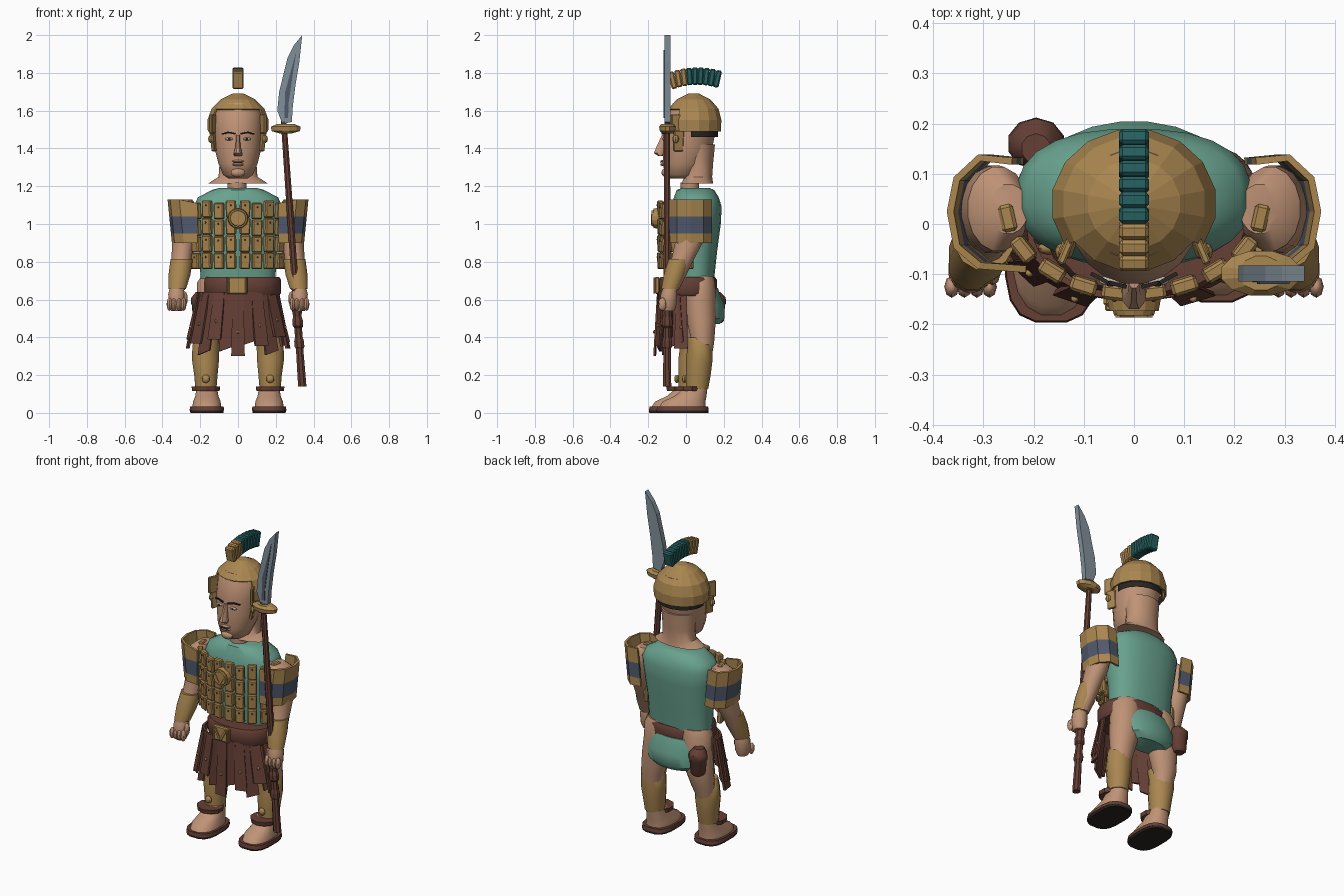
import bpy, bmesh, math
from math import sin, cos, pi, radians
from mathutils import Matrix, Vector

if "Cube" in bpy.data.objects:
    bpy.data.objects.remove(bpy.data.objects["Cube"])


def material(name, r, g, b):
    m = bpy.data.materials.new(name)
    m.use_nodes = True
    m.diffuse_color = (r, g, b, 1)
    m.node_tree.nodes["Principled BSDF"].inputs["Base Color"].default_value = (r, g, b, 1)
    return m


SKIN = material("skin", .52, .29, .18)
GOLD = material("bronze", .40, .24, .08)
TEAL = material("teal cloth", .14, .36, .27)
PLUME = material("dark teal plume", .02, .12, .12)
BROWN = material("brown leather", .13, .05, .036)
SLATE = material("slate band", .08, .10, .15)
STEEL = material("steel", .22, .28, .32)
DARK = material("near black", .022, .018, .016)
WHITE = material("eye white", .5, .45, .4)


def finish(bm, name, *mats, angle=40):
    bmesh.ops.recalc_face_normals(bm, faces=bm.faces)
    me = bpy.data.meshes.new(name)
    bm.to_mesh(me)
    bm.free()
    ob = bpy.data.objects.new(name, me)
    bpy.context.collection.objects.link(ob)
    for m in mats:
        me.materials.append(m)
    if angle:
        bpy.ops.object.select_all(action='DESELECT')
        ob.select_set(True)
        bpy.context.view_layer.objects.active = ob
        bpy.ops.object.shade_smooth_by_angle(angle=radians(angle))
    return ob


def loft(bm, rings, n=16, power=2, side=1, cap=True):
    """Skin rings of (x, y, z, x radius, y radius)."""
    rows = []
    for cx, cy, z, rx, ry in rings:
        row = []
        for i in range(n):
            c, s = cos(2 * pi * (i + .5) / n), sin(2 * pi * (i + .5) / n)
            px = math.copysign(abs(c) ** (2 / power), c)
            py = math.copysign(abs(s) ** (2 / power), s)
            row.append(bm.verts.new((side * (cx + rx * px), cy + ry * py, z)))
        rows.append(row)
    for a, b in zip(rows, rows[1:]):
        for i in range(n):
            bm.faces.new((a[i], a[i - 1], b[i - 1], b[i]))
    if cap:
        bm.faces.new(rows[0])
        bm.faces.new(rows[-1])


def lofted(name, mat, rings, angle=40, **kw):
    bm = bmesh.new()
    loft(bm, rings, **kw)
    return finish(bm, name, mat, angle=angle)


def box(bm, loc, size, turn=0, tilt=0, pitch=0, bevel=0):
    rot = Matrix.Rotation(turn, 4, 'Z') @ Matrix.Rotation(tilt, 4, 'Y') @ Matrix.Rotation(pitch, 4, 'X')
    mat = Matrix.Translation(loc) @ rot @ Matrix.Diagonal((*size, 1))
    verts = bmesh.ops.create_cube(bm, size=1, matrix=mat)["verts"]
    if bevel:
        edges = {e for v in verts for e in v.link_edges}
        bmesh.ops.bevel(bm, geom=list(edges), offset=bevel, segments=1, affect='EDGES')


def ball(bm, loc, size, seg=10):
    mat = Matrix.Translation(loc) @ Matrix.Diagonal((*size, 1))
    bmesh.ops.create_uvsphere(bm, u_segments=seg, v_segments=6, radius=1, matrix=mat)


# Torso, seat and hidden hips
lofted("tunic", TEAL, [(0, .05, .71, .20, .10), (0, .05, .85, .205, .115), (0, .05, 1.0, .225, .135),
       (0, .055, 1.09, .235, .135), (0, .055, 1.14, .215, .12), (0, .05, 1.18, .14, .10),
       (0, .05, 1.19, .10, .075)], n=24, power=2.4)
lofted("tunic_seat", TEAL, [(0, .11, .47, .13, .07), (0, .11, .50, .17, .095), (0, .10, .57, .185, .105),
       (0, .07, .66, .18, .10)], n=20)
lofted("neck_stub", SKIN, [(-.005, .02, 1.17, .052, .05), (-.005, .02, 1.22, .052, .05)])

# Head, neck and face
lofted("neck", SKIN, [(0, .06, 1.215, .16, .085), (0, .065, 1.25, .105, .075), (0, .07, 1.32, .10, .075),
       (0, .06, 1.42, .11, .095)])
lofted("head", SKIN, [(0, -.035, 1.24, .05, .05), (0, -.02, 1.26, .08, .09), (0, -.01, 1.32, .105, .115),
       (0, .01, 1.40, .125, .13), (0, .02, 1.50, .13, .14), (0, .03, 1.58, .13, .132),
       (0, .04, 1.64, .10, .11)], n=20)
lofted("nose", SKIN, [(0, -.135, 1.36, .022, .012), (0, -.14, 1.375, .026, .032), (0, -.13, 1.41, .014, .028),
       (0, -.115, 1.47, .011, .014)], n=8)
bm = bmesh.new()
ball(bm, (0, -.122, 1.315), (.032, .014, .009))
ball(bm, (0, -.122, 1.332), (.034, .014, .007))
ball(bm, (0, -.105, 1.272), (.04, .025, .025))
finish(bm, "lips_and_chin", SKIN)
whites, darks = bmesh.new(), bmesh.new()
for s in (-1, 1):
    ball(whites, (s * .048, -.113, 1.45), (.022, .01, .008))
    ball(darks, (s * .047, -.121, 1.45), (.008, .004, .007))
    box(darks, (s * .032, -.121, 1.481), (.035, .008, .008), turn=s * .25, tilt=s * -.2)
    box(darks, (s * .068, -.108, 1.481), (.04, .008, .007), turn=s * .5, tilt=s * .25)
box(darks, (0, -.134, 1.324), (.05, .006, .004))
finish(whites, "eyes", WHITE)
finish(darks, "brows_and_pupils", DARK)

# Faceted helmet with an open face
bm = bmesh.new()
loft(bm, [(0, .04, 1.49, .163, .148), (0, .04, 1.55, .165, .15), (0, .04, 1.61, .143, .135),
          (0, .04, 1.66, .093, .09), (0, .04, 1.69, .03, .03)], n=16, cap=False)
bmesh.ops.holes_fill(bm, edges=[e for e in bm.edges if e.is_boundary and e.verts[0].co.z > 1.68])
opening = [f for f in bm.faces if f.calc_center_median().y < -.045 and f.calc_center_median().z < 1.6]
bmesh.ops.delete(bm, geom=opening, context='FACES')
finish(bm, "helmet", GOLD, angle=0).modifiers.new("thickness", 'SOLIDIFY').thickness = .01
bm = bmesh.new()
loft(bm, [(0, .045, 1.46, .139, .125), (0, .045, 1.51, .139, .125)], n=20, cap=False)
bmesh.ops.delete(bm, geom=[f for f in bm.faces if f.calc_center_median().y < .03], context='FACES')
finish(bm, "helmet_lining", DARK)
bm = bmesh.new()
for s in (-1, 1):
    box(bm, (s * .132, -.045, 1.53), (.016, .075, .10), turn=s * .4, bevel=.004)
    box(bm, (s * .13, -.04, 1.44), (.016, .055, .11), turn=s * .35, tilt=s * .12, bevel=.004)
    ball(bm, (s * .142, -.055, 1.45), (.016, .018, .022), 8)
finish(bm, "cheek_guards", GOLD, angle=0)

# Floating segmented crest
for name, mat, span in (("crest_front", GOLD, range(3)), ("crest_plume", PLUME, range(3, 9))):
    bm = bmesh.new()
    for i in span:
        y = -.07 + .0295 * i
        box(bm, (0, y, 1.783 - 1.3 * (y - .06) ** 2), (.06, .031, .092), pitch=-1.9 * (y - .05), bevel=.007)
    finish(bm, name, mat, angle=0)

# Lamellar chest columns with studs
plates, studs = bmesh.new(), bmesh.new()
for s in (-1, 1):
    for i, (x, y, a) in enumerate([(.037, -.135, .12), (.10, -.122, .3), (.163, -.093, .55),
                                   (.22, -.05, .9), (.25, .012, 1.35)]):
        top = 1.125 - .012 * (i % 2)
        h = (top - .76) / 4
        for k in range(4):
            z = .76 + h * (k + .5)
            box(plates, (s * x, y, z), (.054, .03, h * .98), turn=s * a, pitch=.05, bevel=.006)
            out = Vector((s * sin(a), -cos(a), 0)) * .016
            ball(studs, (s * x + out.x, y + out.y, z + .02), (.005, .005, .005), 6)
finish(plates, "chest_plates", GOLD, angle=0)
finish(studs, "chest_studs", BROWN)
bm = bmesh.new()
for r, d, y in ((.056, .03, -.158), (.045, .015, -.175)):
    m = Matrix.Translation((0, y, 1.03)) @ Matrix.Rotation(pi / 2, 4, 'X')
    bmesh.ops.create_cone(bm, cap_ends=True, segments=14, radius1=r, radius2=r * .9, depth=d, matrix=m)
for s in (-1, 1):
    box(bm, (s * .018, -.182, 1.025), (.01, .008, .06), tilt=s * .5)
finish(bm, "medallion", GOLD, angle=0)

# Belt, buckle and pouch
lofted("belt", BROWN, [(.025, .01, .62, .195, .145), (.025, .01, .635, .205, .155), (.025, .01, .705, .205, .155),
       (.025, .01, .72, .195, .145)], n=20, power=2.3)
bm = bmesh.new()
box(bm, (-.005, -.152, .675), (.112, .025, .09), bevel=.006)
for s in (-1, 1):
    box(bm, (-.005 + s * .02, -.167, .675), (.012, .01, .07), tilt=s * .5)
    box(bm, (-.005 + s * .047, -.167, .675), (.012, .012, .085), bevel=.003)
finish(bm, "buckle", GOLD, angle=0)
lofted("pouch", BROWN, [(-.195, .16, .475, .03, .03), (-.195, .16, .49, .045, .042), (-.195, .16, .57, .052, .046),
       (-.195, .16, .58, .058, .052), (-.195, .16, .61, .055, .05), (-.195, .15, .64, .03, .03)], n=10)

# Leather skirt strips, front half only
strips, studs = bmesh.new(), bmesh.new()
for i in range(13):
    a = radians(-84 + 14 * i)
    drop = .30 + .035 * ((i * 5) % 3) + .04 * abs(sin(a)) - .02 * (i % 2)
    t = Vector((.205 * sin(a), -.01 - .135 * cos(a), .64))
    b = Vector((.265 * sin(a), -.01 - .155 * cos(a) + .02 * (i % 2), drop))
    tan = Vector((cos(a), .6 * sin(a), 0)).normalized()
    out = Vector((sin(a), -cos(a), 0)) * .007
    verts = []
    for p, w in ((t, .029), (t.lerp(b, .55), .033), (b, .036)):
        slant = Vector((0, 0, .025 if p is b and i % 2 else 0))
        verts.append([strips.verts.new(v) for v in (p - tan * w - out, p + tan * w - out * .2 + slant,
                                                    p + tan * w + out * 1.2 + slant, p - tan * w + out)])
    for p, q in zip(verts, verts[1:]):
        for k in range(4):
            strips.faces.new((p[k - 1], p[k], q[k], q[k - 1]))
    strips.faces.new(verts[0])
    strips.faces.new(verts[-1])
    if i % 2 == 0:
        ball(studs, t.lerp(b, .62) + out * 1.3, (.009, .009, .009), 6)
finish(strips, "skirt_strips", BROWN, angle=0)
finish(studs, "skirt_studs", GOLD)

# Limbs and their armour
for s, side in ((1, "left"), (-1, "right")):
    step = 0 if s > 0 else -.04
    lofted(side + "_leg", SKIN, [(.165, .06 + step, .10, .05, .05), (.17, .08 + step, .28, .055, .055),
           (.165, .09 + step / 2, .37, .07, .06), (.14, .08, .50, .09, .08), (.125, .075, .60, .095, .085),
           (.12, .07, .69, .098, .085), (.11, .07, .725, .085, .075)], side=s)
    lofted(side + "_greave", GOLD, [(.17, .06 + step, .13, .058, .06), (.17, .065 + step, .20, .064, .068),
           (.172, .07 + step, .28, .074, .073), (.17, .075 + step, .36, .074, .068),
           (.16, .05 + step, .40, .06, .05)], side=s, n=12)
    lofted(side + "_foot", SKIN, [(.165, -.02 + step, .03, .078, .125), (.165, -.01 + step, .06, .074, .115),
           (.165, .025 + step, .09, .062, .085), (.165, .055 + step, .14, .054, .06)], side=s, power=2.4)
    lofted(side + "_sole", DARK, [(.165, -.018 + step, 0, .088, .138), (.165, -.018 + step, .012, .09, .14)],
           side=s, power=3)
    lofted(side + "_sole_edge", BROWN, [(.165, -.018 + step, .012, .093, .14), (.165, -.018 + step, .033, .09, .137)],
           side=s, power=3)
    lofted(side + "_ankle_strap", BROWN, [(.17, .01 + step, .115, .076, .07), (.17, .01 + step, .14, .08, .075)],
           side=s, n=10, angle=0)
    bm = bmesh.new()
    ball(bm, (s * .17, -.008 + step, .18), (.022, .014, .022), 8)
    finish(bm, side + "_greave_boss", GOLD)

    lofted(side + "_arm", SKIN, [(.25, .03, 1.115, .04, .05), (.27, .03, 1.08, .062, .085), (.28, .03, 1.0, .064, .088),
           (.288, .015, .90, .062, .075), (.298, -.015, .82, .055, .062), (.32, -.08, .65, .04, .042)], side=s)
    lofted(side + "_bracer", GOLD, [(.298, -.03, .815, .061, .063), (.31, -.06, .73, .06, .06),
           (.322, -.085, .655, .048, .048)], side=s, n=12)
    bm = bmesh.new()
    loft(bm, [(.325, -.085, .665, .036, .036), (.325, -.09, .63, .046, .045), (.325, -.095, .57, .044, .045),
              (.325, -.095, .54, .03, .035)], n=12, side=s)
    for k in range(4):
        ball(bm, (s * (.288 + .025 * k), -.125, .575), (.015, .022, .035), 8)
    ball(bm, (s * .282, -.10, .605), (.016, .022, .038), 8)
    finish(bm, side + "_hand", SKIN)

    # Flared shoulder guard, banded by height
    bm = bmesh.new()
    path = [(.215, -.09), (.29, -.083), (.335, -.045), (.348, .025), (.335, .09), (.29, .132), (.225, .125)]
    rows = [[bm.verts.new((s * (x + (z - .95) * .1 * (j > 0)), y, z - .02 * (j == 0 and z > 1.1)))
             for j, (x, y) in enumerate(path)] for z in (.90, .95, 1.04, 1.13)]
    for k, (a, b) in enumerate(zip(rows, rows[1:])):
        for j in range(len(path) - 1):
            f = bm.faces.new((a[j], a[j + 1], b[j + 1], b[j]))
            f.material_index = int(k == 1)
    guard = finish(bm, side + "_shoulder_guard", GOLD, SLATE, angle=0)
    mod = guard.modifiers.new("thickness", 'SOLIDIFY')
    mod.thickness, mod.offset = .014, 0

# Polearm: shaft, collar and curved blade
def on_shaft(z, r):
    return (.35 - .07 * z, -.10, z, r, r)


lofted("spear_shaft", BROWN, [on_shaft(z, r) for z, r in (
    (.14, .024), (.34, .021), (.35, .028), (.38, .028), (.40, .022), (.45, .022), (.46, .03), (.49, .03),
    (.51, .024), (.55, .03), (.57, .02), (1.0, .019), (1.59, .016))], n=8, angle=0)
lofted("spear_collar", GOLD, [(.253, -.098, 1.48, .035, .03), (.253, -.098, 1.492, .078, .042),
       (.253, -.098, 1.515, .082, .046), (.253, -.098, 1.53, .045, .035)], n=12, angle=0)


def blade_plate(name, mat, outline, y, depth):
    bm = bmesh.new()
    face = bm.faces.new([bm.verts.new((x, y, z)) for x, z in outline])
    new = bmesh.ops.extrude_face_region(bm, geom=[face])["geom"]
    bmesh.ops.translate(bm, vec=(0, depth, 0), verts=[v for v in new if isinstance(v, bmesh.types.BMVert)])
    finish(bm, name, mat, angle=0)


blade_plate("spear_blade", STEEL, [(.235, 1.53), (.208, 1.60), (.218, 1.70), (.262, 1.88), (.295, 1.945),
            (.34, 2.0), (.325, 1.86), (.305, 1.74), (.29, 1.62), (.285, 1.54)], -.115, .032)
blade_plate("blade_groove", SLATE, [(.245, 1.56), (.25, 1.70), (.31, 1.92), (.285, 1.76), (.268, 1.64),
            (.265, 1.56)], -.119, .005)
